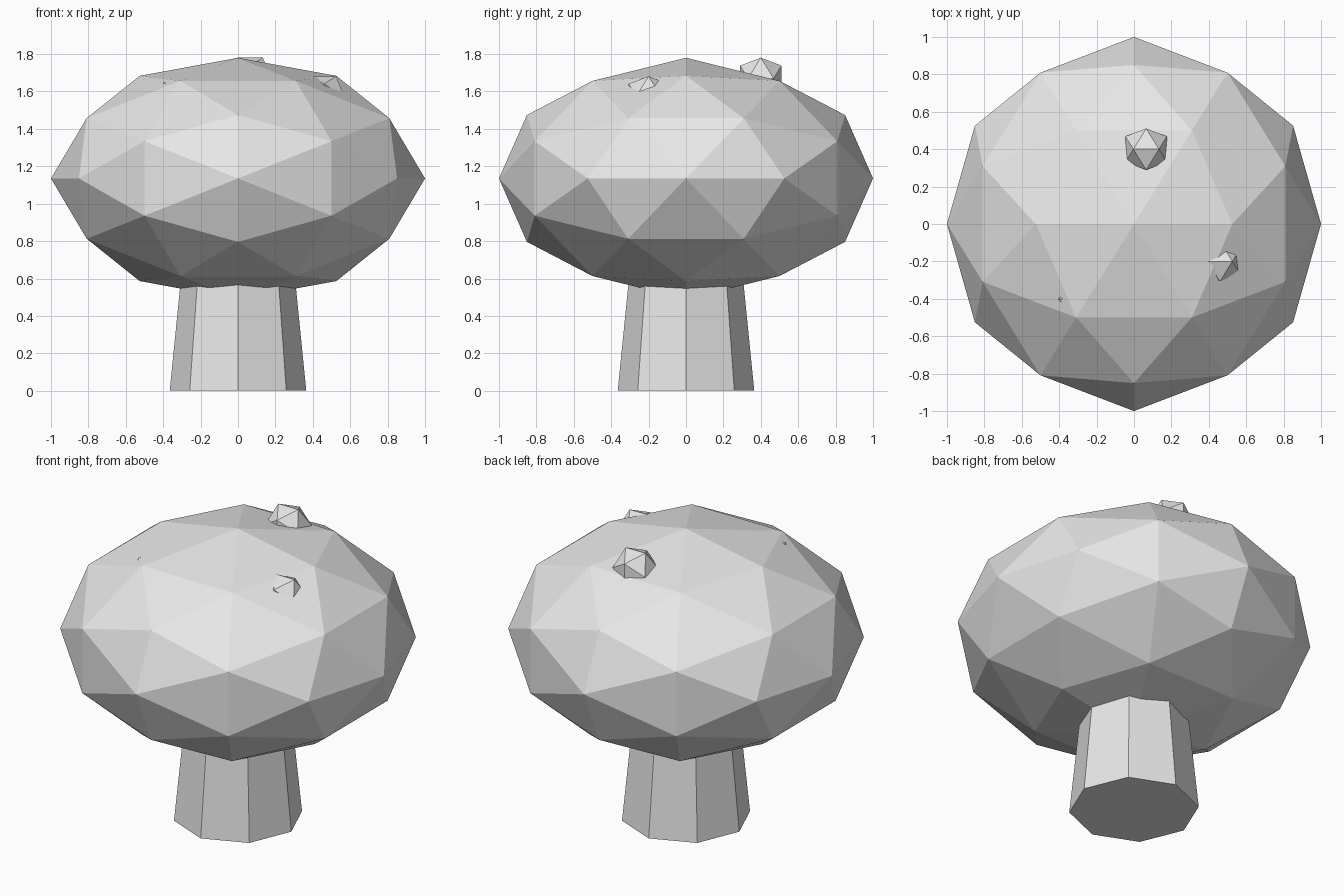
import bpy, bmesh, math
from mathutils import Vector

if "Cube" in bpy.data.objects:
    bpy.data.objects.remove(bpy.data.objects["Cube"])

grey = bpy.data.materials.new("plain_grey")
grey.diffuse_color = (0.8, 0.8, 0.8, 1)
grey.use_nodes = True
grey.node_tree.nodes["Principled BSDF"].inputs["Base Color"].default_value = grey.diffuse_color


def finish(name, bm, location):
    """Turn a bmesh into a flat-shaded object."""
    bmesh.ops.recalc_face_normals(bm, faces=bm.faces)
    mesh = bpy.data.meshes.new(name)
    bm.to_mesh(mesh)
    bm.free()
    mesh.materials.append(grey)
    obj = bpy.data.objects.new(name, mesh)
    obj.location = location
    bpy.context.collection.objects.link(obj)
    return obj


def faceted_ball(name, location, radii, detailed=False):
    """Icosahedron standing on an edge; detailed adds rounded edge midpoints."""
    phi = (1 + math.sqrt(5)) / 2
    pts = []
    for s in (1, -1):
        for t in (phi, -phi):
            pts += [Vector((t, s, 0)), Vector((s, 0, t)), Vector((0, t, s))]
    if detailed:
        pts += [(a + b) / 2 for i, a in enumerate(pts) for b in pts[:i]
                if (a - b).length < 2.01]
    bm = bmesh.new()
    for p in pts:
        n = p.normalized()
        bm.verts.new([n[i] * radii[i] for i in range(3)])
    bmesh.ops.convex_hull(bm, input=bm.verts)
    return finish(name, bm, location)


# Tapered eight-sided stem, running up into the cap
STEM_H = 0.75
bm = bmesh.new()
bmesh.ops.create_cone(bm, cap_ends=True, segments=8, radius1=0.365,
                      radius2=0.29, depth=STEM_H)
finish("stem", bm, (0, 0, STEM_H / 2))

# Squashed faceted cap
faceted_ball("cap", (0, 0, 1.135), (1, 1, 0.645), detailed=True)

# Small bumps half sunk into the cap
bumps = [((0.065, 0.40, 1.67), 0.13),
         ((0.46, -0.20, 1.575), 0.125),
         ((-0.347, -0.40, 1.562), 0.10)]
for i, (loc, r) in enumerate(bumps):
    faceted_ball(f"cap_spot_{i + 1}", loc, (r, r, r))
